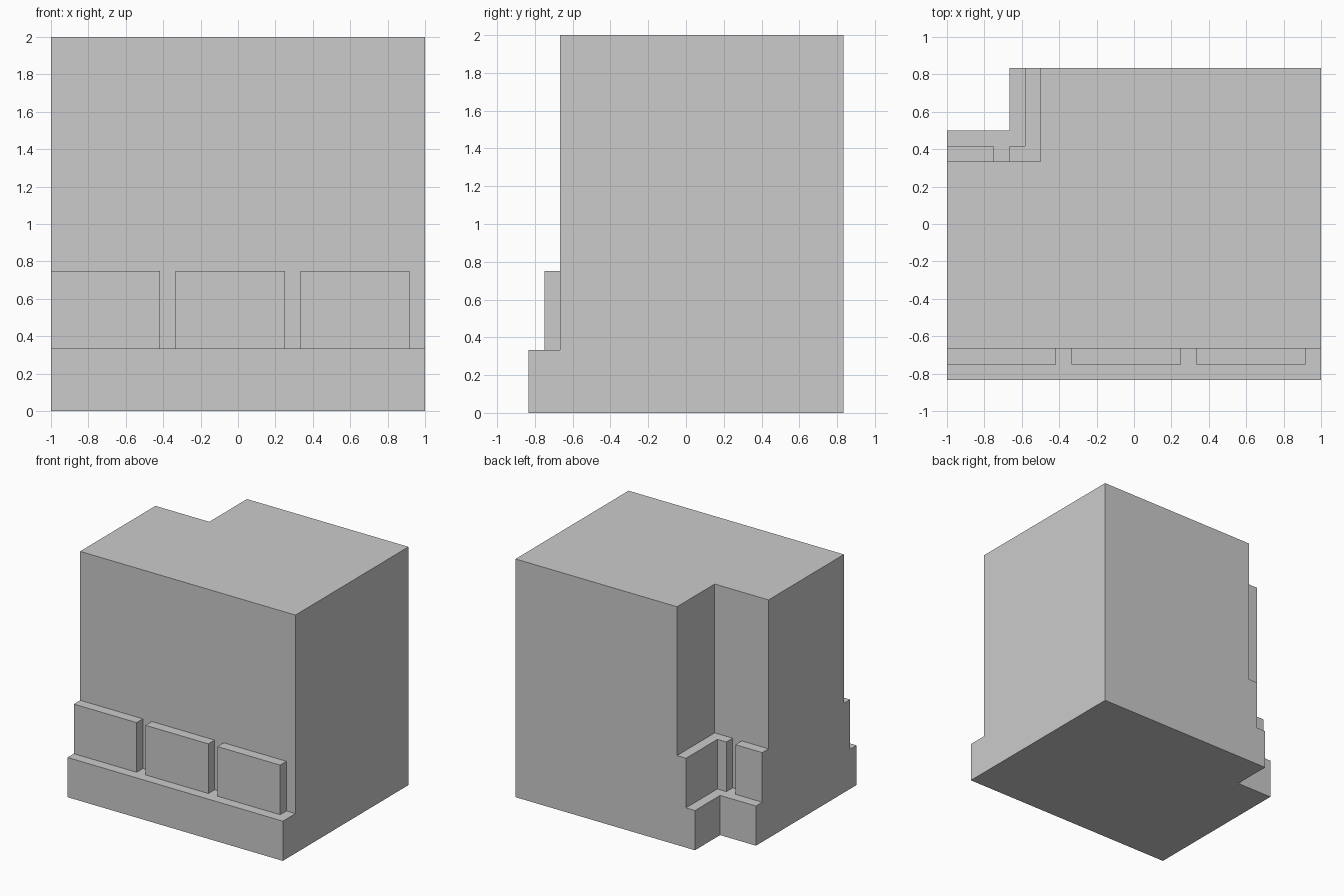
import bpy, bmesh

if "Cube" in bpy.data.objects:
    bpy.data.objects.remove(bpy.data.objects["Cube"])

U = 1 / 12  # modelling grid step


def prism(name, outline, z0, z1):
    """Extrude a plan outline (counter-clockwise, in grid steps) from z0 to z1."""
    bm = bmesh.new()
    face = bm.faces.new([bm.verts.new((x * U, y * U, z0 * U)) for x, y in outline])
    top = bmesh.ops.extrude_face_region(bm, geom=[face], use_keep_orig=True)
    verts = [g for g in top["geom"] if isinstance(g, bmesh.types.BMVert)]
    bmesh.ops.translate(bm, verts=verts, vec=(0, 0, (z1 - z0) * U))
    bmesh.ops.recalc_face_normals(bm, faces=bm.faces)
    mesh = bpy.data.meshes.new(name)
    bm.to_mesh(mesh)
    bm.free()
    obj = bpy.data.objects.new(name, mesh)
    bpy.context.collection.objects.link(obj)
    return obj


def notched(front, nx, ny):
    """Rectangular plan with the back left corner cut away at (nx, ny)."""
    return [(-12, front), (12, front), (12, 10), (nx, 10), (nx, ny), (-12, ny)]


def rect(x0, y0, x1, y1):
    return [(x0, y0), (x1, y0), (x1, y1), (x0, y1)]


# Plinth and main wall block
prism("plinth", notched(-10, -8, 6), 0, 4)
prism("wall_block", notched(-8, -6, 4), 4, 24)

# Row of raised blocks along the front
for i in range(3):
    x = -12 + 8 * i
    prism(f"front_block_{i + 1}", rect(x, -9, x + 7, -8), 4, 9)

# Raised blocks inside the notch: one flat, one wrapping the inner corner
prism("notch_block", rect(-12, 4, -9, 5), 4, 9)
prism("notch_corner_block",
      [(-8, 4), (-6, 4), (-6, 10), (-7, 10), (-7, 5), (-8, 5)], 4, 9)
